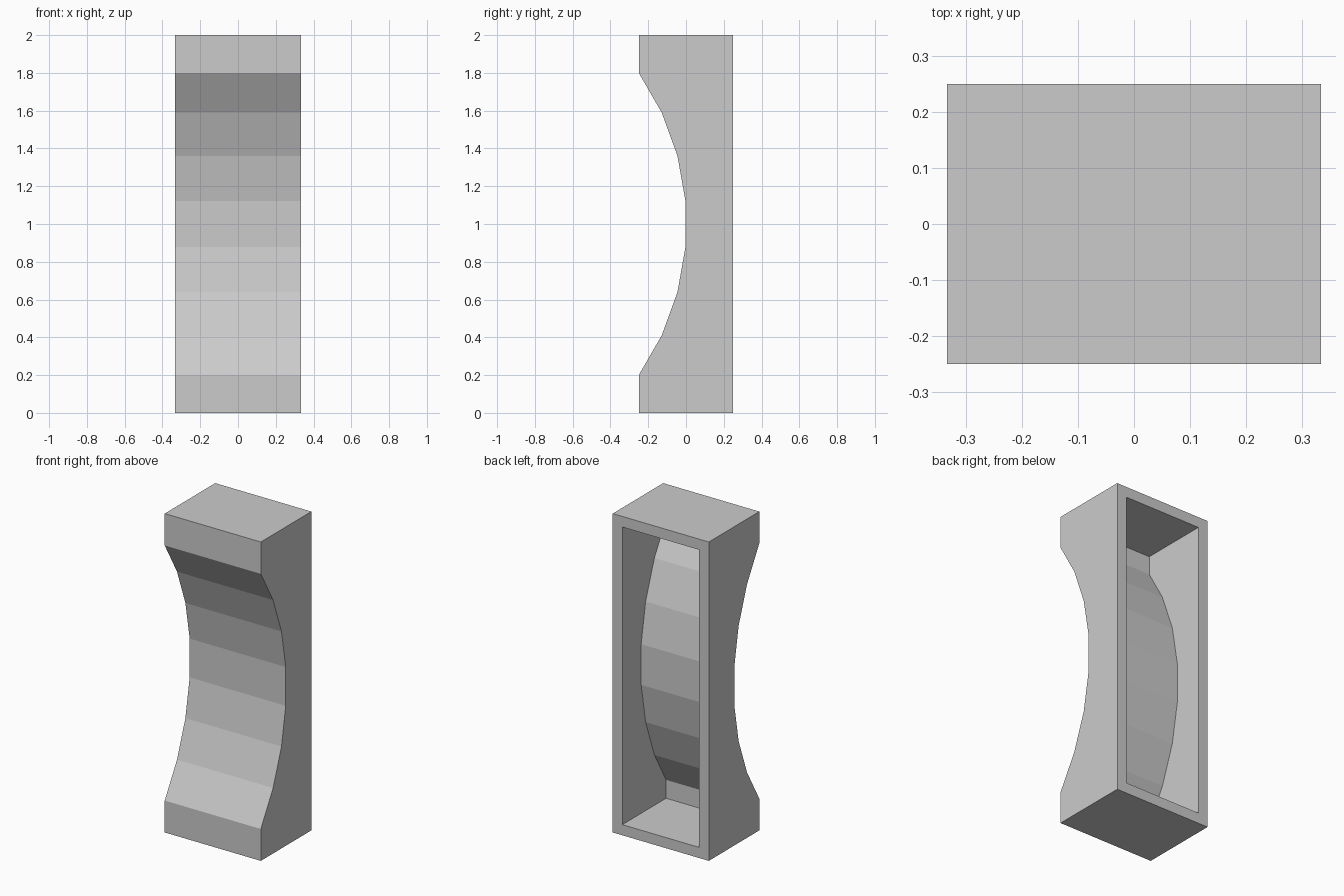
import bpy, bmesh
from math import sin, cos, tan, radians

if "Cube" in bpy.data.objects:
    bpy.data.objects.remove(bpy.data.objects["Cube"])

HALF_W, HALF_D, HEIGHT, WALL = 1 / 3, 0.25, 2.0, 0.0667
RADIUS = 0.8 / sin(radians(35))               # 36-sided circle scooped from the front
CENTRE_Y = -HALF_D - RADIUS * cos(radians(35))


def profile(t):
    """Open side outline (y, z), back bottom to back top, inset by t."""
    r = RADIUS + t / cos(radians(5))
    front = -HALF_D + t
    low = 0.2 - t * tan(radians(15))
    arc = [(CENTRE_Y + r * cos(radians(a)), 1 + r * sin(radians(a)))
           for a in range(-25, 26, 10)]
    return ([(HALF_D, t), (front, t), (front, low)] + arc +
            [(front, HEIGHT - low), (front, HEIGHT - t), (HALF_D, HEIGHT - t)])


def open_shell(bm, t):
    """Extruded outline with side walls and an open back; returns the back corners."""
    left, right = [[bm.verts.new((x, y, z)) for y, z in profile(t)]
                   for x in (-HALF_W + t, HALF_W - t)]
    for i in range(len(left) - 1):
        bm.faces.new((left[i], left[i + 1], right[i + 1], right[i]))
    bm.faces.new(left)
    bm.faces.new(right)
    return [left[0], right[0], right[-1], left[-1]]


# Outer skin, inner cavity and the flat rim joining them at the back
bm = bmesh.new()
outer = open_shell(bm, 0)
inner = open_shell(bm, WALL)
for i in range(4):
    j = (i + 1) % 4
    bm.faces.new((outer[i], outer[j], inner[j], inner[i]))
bmesh.ops.recalc_face_normals(bm, faces=bm.faces)

mesh = bpy.data.meshes.new("hollow_curved_block")
bm.to_mesh(mesh)
bm.free()
block = bpy.data.objects.new("hollow_curved_block", mesh)
bpy.context.collection.objects.link(block)
